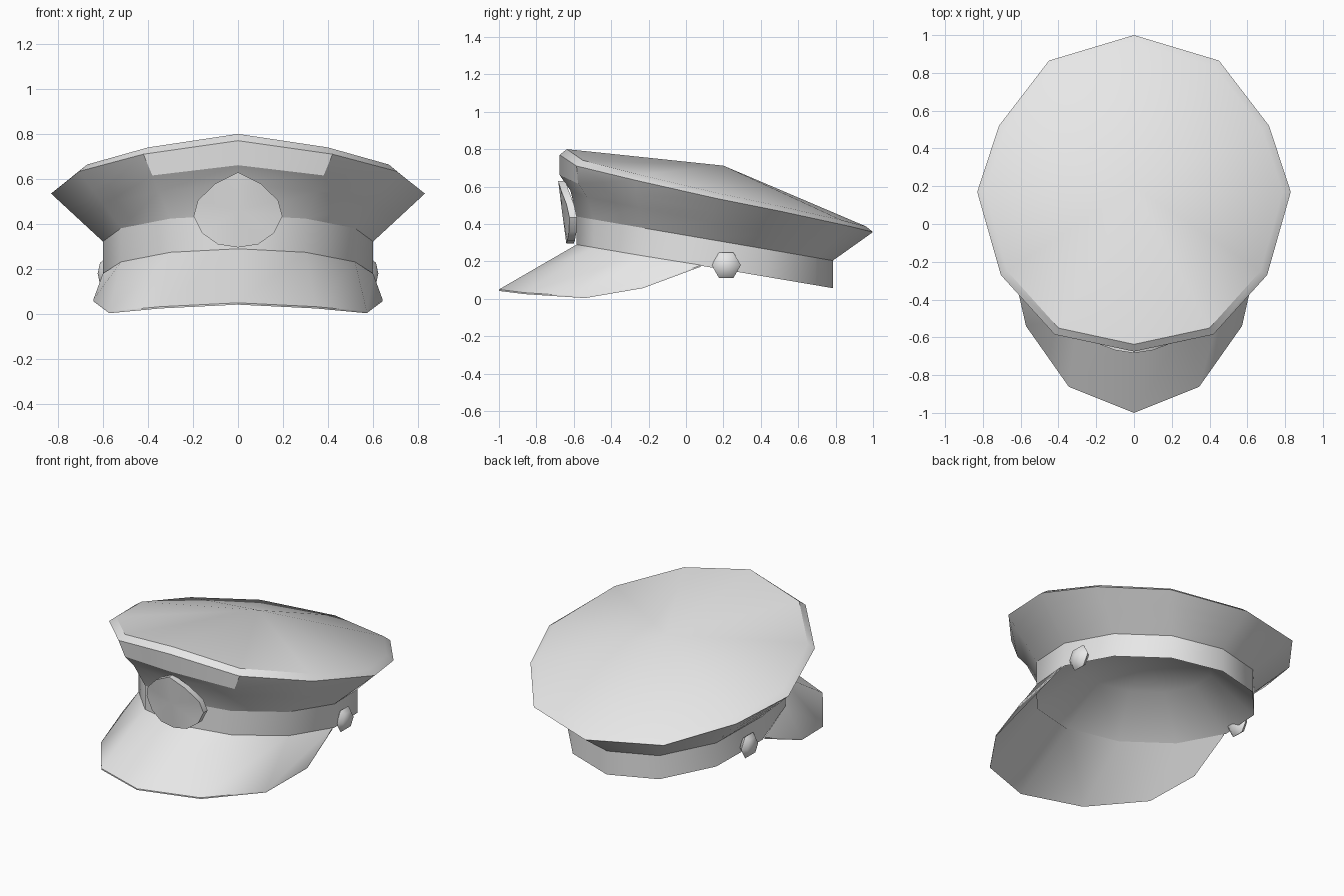
import bpy, bmesh, math
from mathutils import Vector, Matrix

cube = bpy.data.objects.get("Cube")
if cube:
    bpy.data.objects.remove(cube, do_unlink=True)

grey = bpy.data.materials.new("light grey")
grey.use_nodes = True
grey.diffuse_color = (0.8, 0.8, 0.8, 1)
grey.node_tree.nodes["Principled BSDF"].inputs["Base Color"].default_value = (0.8, 0.8, 0.8, 1)


def finish(name, bm, angle=40):
    """Turn a bmesh into a shaded object."""
    bmesh.ops.recalc_face_normals(bm, faces=bm.faces)
    mesh = bpy.data.meshes.new(name)
    bm.to_mesh(mesh)
    bm.free()
    mesh.materials.append(grey)
    obj = bpy.data.objects.new(name, mesh)
    bpy.context.collection.objects.link(obj)
    bpy.ops.object.select_all(action='DESELECT')
    obj.select_set(True)
    bpy.context.view_layer.objects.active = obj
    bpy.ops.object.shade_smooth_by_angle(angle=math.radians(angle))
    return obj


def mirrored(half):
    """Close a half outline (front to back) into a full loop."""
    half = [Vector(p) for p in half]
    return half + [Vector((-p.x, p.y, p.z)) for p in reversed(half[1:-1])]


def add_ring(bm, points):
    return [bm.verts.new(p) for p in points]


def bridge(bm, a, b, closed=True):
    n = len(a)
    for i in range(n if closed else n - 1):
        j = (i + 1) % n
        bm.faces.new((a[i], a[j], b[j], b[i]))


def fan(bm, ring, centre):
    c = bm.verts.new(centre)
    for i, v in enumerate(ring):
        bm.faces.new((v, ring[(i + 1) % len(ring)], c))


def band_half(front_z, slope):
    """Half of the tilted twelve-sided oval of the head band."""
    pts = []
    for k in range(7):
        a = math.pi * k / 6
        y = 0.1 - 0.685 * math.cos(a)
        pts.append(Vector((0.6 * math.sin(a), y, front_z - slope * (y + 0.585))))
    return pts


band_top = mirrored(band_half(0.44, 0.172))
band_bottom = mirrored(band_half(0.29, 0.17))

# Crown: flared wall, bevelled rim and shallow peaked top
rim = mirrored([(0, -0.675, 0.77), (0.42, -0.585, 0.71), (0.705, -0.27, 0.634),
                (0.83, 0.17, 0.535), (0.715, 0.52, 0.465), (0.45, 0.865, 0.39),
                (0, 1, 0.357)])


def wall(t, bulge):
    """Ring between rim and band, pushed outwards at the front only."""
    pts = []
    for i, (r, b) in enumerate(zip(rim, band_top)):
        p = r.lerp(b, t)
        p.y -= bulge * max(0, math.cos(math.tau * i / 12)) ** 2
        pts.append(p)
    return pts


upper = [Vector((p.x * 0.95, 0.17 + (p.y - 0.17) * 0.955, p.z + 0.03)) for p in rim]
bm = bmesh.new()
rings = [add_ring(bm, r) for r in
         (band_top, wall(0.58, -0.005), wall(0.33, 0.03), rim, upper)]
for lower_ring, upper_ring in zip(rings, rings[1:]):
    bridge(bm, lower_ring, upper_ring)
fan(bm, rings[-1], (0, 0.2, 0.712))
finish("crown", bm, 30)

# Head band
bm = bmesh.new()
bridge(bm, add_ring(bm, band_bottom), add_ring(bm, band_top))
finish("head_band", bm)

# Visor: thin sheet from the lower front of the band to the drooping edge
edge = [Vector(p) for p in ((0, -1, 0.05), (0.345, -0.862, 0.033),
                            (0.572, -0.54, 0.012), (0.642, -0.23, 0.065))]
inner = band_bottom[:3] + [Vector((0.6, 0.08, 0.18))]


def both_sides(points):
    """Run a right-hand path across the middle to its mirror image."""
    return [Vector((-p.x, p.y, p.z)) for p in reversed(points[1:])] + points


def visor_sheet(bm, drop):
    shift = Vector((0, 0, -drop))
    outer_v = add_ring(bm, [p + shift for p in both_sides(edge)])
    inner_v = add_ring(bm, [p + shift for p in both_sides(inner)])
    bridge(bm, outer_v, inner_v, closed=False)
    return [inner_v[0], *outer_v, inner_v[-1]], inner_v


bm = bmesh.new()
top_edge, _ = visor_sheet(bm, 0)
bottom_edge, crease = visor_sheet(bm, 0.008)
bridge(bm, top_edge, bottom_edge, closed=False)
finish("visor", bm)

# Lining: smooth hollow inside the band
centre = Vector((0, 0.1, 0.173))
bm = bmesh.new()
hem = add_ring(bm, band_bottom)
dome = add_ring(bm, [centre.lerp(p, 0.6) + Vector((0, 0, 0.22)) for p in band_bottom])
bridge(bm, hem, dome)
fan(bm, dome, centre + Vector((0, 0, 0.3)))
lining = finish("lining", bm, 60)
lining.data.flip_normals()

# Front badge: curved shield plate, pointed at the top
outline = mirrored([(0, 0, 0.63), (0.1, 0, 0.58), (0.178, 0, 0.505), (0.197, 0, 0.435),
                    (0.16, 0, 0.36), (0.09, 0, 0.31), (0, 0, 0.296)])
for p in outline:
    p.y = -0.64 - 0.13 * (p.z - 0.296) + 0.9 * p.x ** 2
bm = bmesh.new()
face = add_ring(bm, outline)
back = add_ring(bm, [p + Vector((0, 0.04, 0)) for p in outline])
bridge(bm, face, back)
fan(bm, face, (0, -0.662, 0.46))
fan(bm, back, (0, -0.622, 0.46))
finish("front_badge", bm)

# Side buttons: flattened six-sided knobs
for side, name in ((1, "left_button"), (-1, "right_button")):
    bm = bmesh.new()
    bmesh.ops.create_uvsphere(bm, u_segments=6, v_segments=4, radius=0.078)
    bm.transform(Matrix.Translation((side * 0.588, 0.215, 0.18))
                 @ Matrix.Diagonal((0.45, 1, 1, 1))
                 @ Matrix.Rotation(math.pi / 2, 4, 'Y'))
    finish(name, bm, 70)
